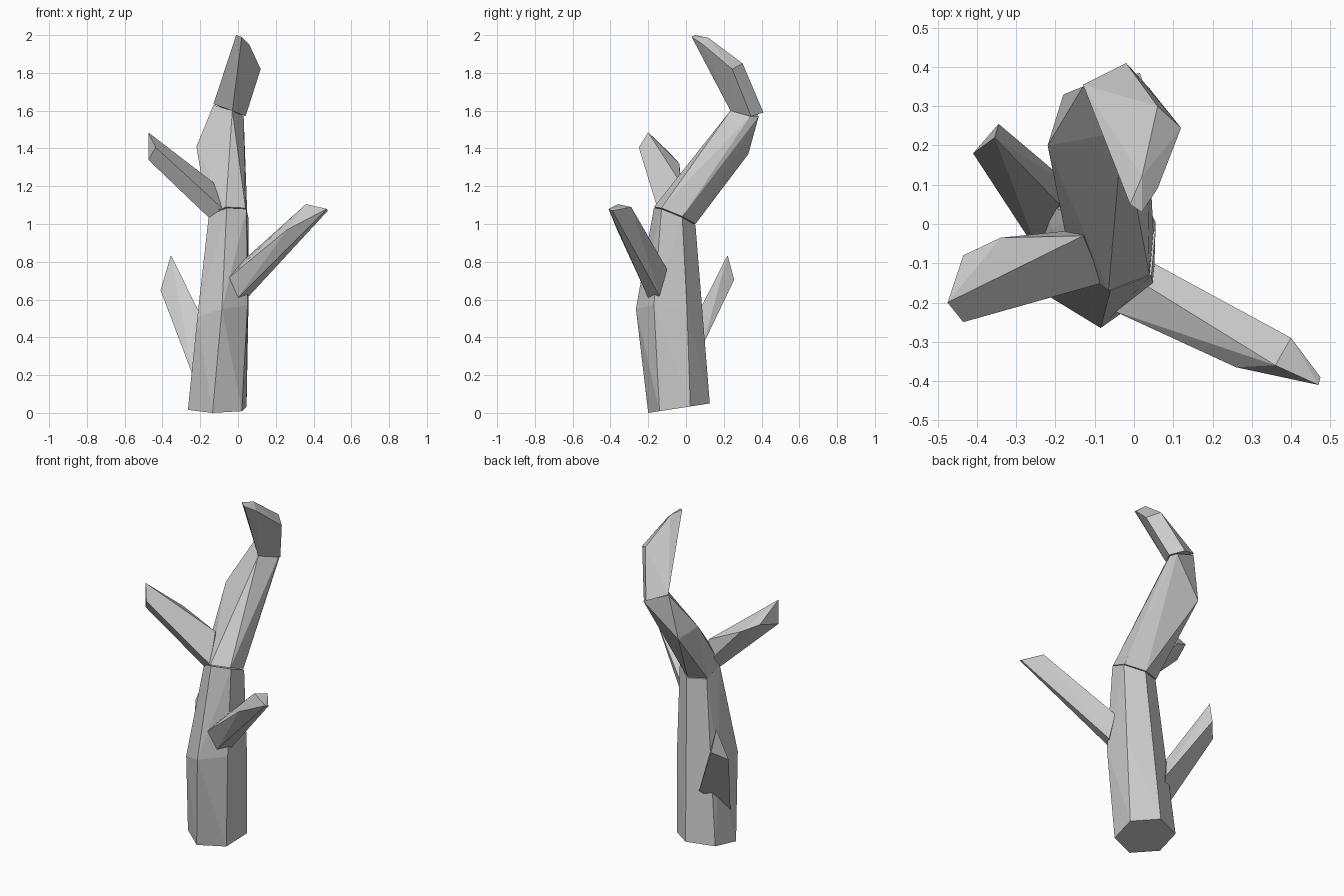
import bpy
import bmesh
import math
from mathutils import Vector

cube = bpy.data.objects.get("Cube")
if cube:
    bpy.data.objects.remove(cube, do_unlink=True)

# One plain grey bark colour
bark = bpy.data.materials.new("grey_bark")
bark.use_nodes = True
colour = (0.6, 0.6, 0.6, 1.0)
bark.diffuse_color = colour
bark.node_tree.nodes["Principled BSDF"].inputs["Base Color"].default_value = colour


def ring(centre, u, v, sides=6):
    """Tilted polygon spanned by two half-axes around a centre."""
    centre, u, v = Vector(centre), Vector(u), Vector(v)
    angles = [math.tau * i / sides for i in range(sides)]
    return [centre + u * math.cos(a) + v * math.sin(a) for a in angles]


def limb(name, *sections):
    """Faceted limb: flat-shaded convex skin stretched over its sections."""
    bm = bmesh.new()
    for section in sections:
        for point in section:
            bm.verts.new(point)
    bmesh.ops.convex_hull(bm, input=bm.verts[:])
    loose = [v for v in bm.verts if not v.link_faces]
    bmesh.ops.delete(bm, geom=loose, context='VERTS')
    bmesh.ops.dissolve_limit(bm, angle_limit=math.radians(1),
                             verts=bm.verts[:], edges=bm.edges[:])
    bmesh.ops.recalc_face_normals(bm, faces=bm.faces[:])
    mesh = bpy.data.meshes.new(name)
    bm.to_mesh(mesh)
    bm.free()
    mesh.materials.append(bark)
    obj = bpy.data.objects.new(name, mesh)
    bpy.context.scene.collection.objects.link(obj)
    return obj


# Six-sided trunk, swelling forward at half height
trunk_top = ring((-.05, -.06, 1.04), (-.01, -.11, .045), (.115, -.017, .02))
limb("trunk",
     ring((-.11, -.037, .025), (-.025, -.163, -.025), (.165, -.025, -.004)),
     ring((-.08, -.09, .53), (-.005, -.175, .02), (.153, .009, .035)),
     trunk_top)

# Bough leaning back from the trunk top, with a bulge on its right
limb("bough",
     [p + Vector((-.005, 0, .005)) for p in trunk_top],
     [(-.22, .2, 1.41), (-.18, .33, 1.37)],
     [(-.03, .235, 1.6), (.03, .34, 1.57), (.015, .385, 1.57), (-.13, .35, 1.63)])

# Crown tip curling forward again
limb("crown_tip",
     [(-.03, .235, 1.6), (.04, .345, 1.57), (-.02, .41, 1.59), (-.13, .355, 1.635)],
     [(.12, .245, 1.82), (.06, .3, 1.85)],
     [(-.01, .05, 2), (.02, .03, 1.99), (.06, .09, 1.95), (.02, .12, 1.985)])

# Upper branch to the right
limb("upper_right_branch",
     [(-.08, -.15, 1.08), (-.14, -.1, 1.02), (-.1, -.01, 1.05), (-.13, -.03, 1.22)],
     [(-.34, -.035, 1.32), (-.435, -.08, 1.37)],
     [(-.475, -.2, 1.485), (-.475, -.2, 1.34), (-.435, -.25, 1.405)])

# Middle branch to the front left
limb("left_branch",
     [(-.055, -.22, .71), (0, -.2, .61), (.06, -.14, .62), (.05, -.1, .76), (.02, -.15, .8)],
     [(.26, -.365, .97), (.4, -.29, 1.09), (.36, -.36, 1.105)],
     [(.47, -.41, 1.08), (.475, -.39, 1.07)])

# Low branch to the back right
limb("lower_right_branch",
     [(-.24, -.08, .2), (-.15, .09, .36), (-.19, .05, .5)],
     [(-.41, .18, .65), (-.345, .255, .705), (-.355, .22, .835)])
